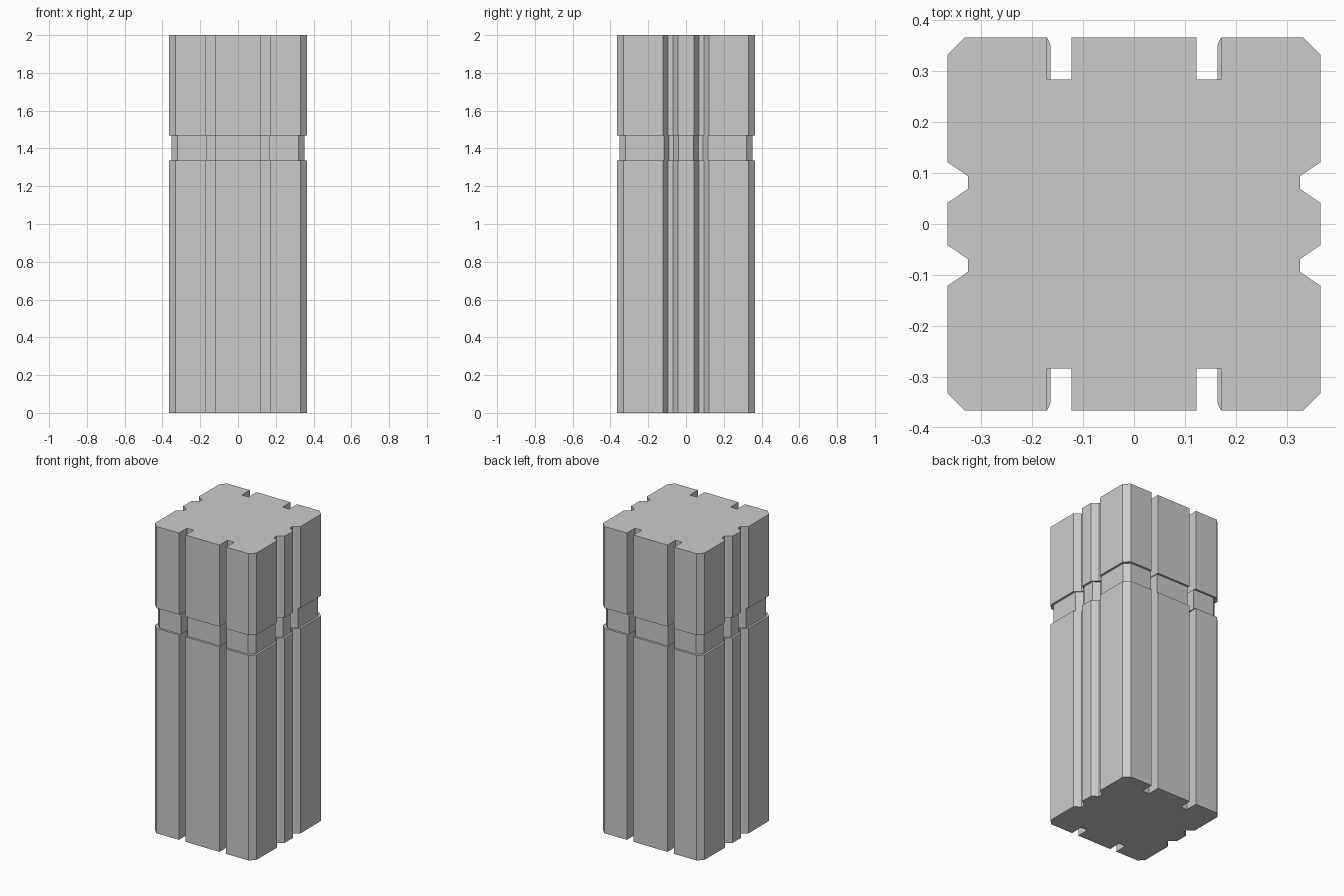
import bpy, bmesh

if "Cube" in bpy.data.objects:
    bpy.data.objects.remove(bpy.data.objects["Cube"])

# Quarter outline of the pillar, from the right side round to the back
quarter = [(0.366, 0.0415), (0.326, 0.0685), (0.326, 0.094), (0.366, 0.1215),
           (0.366, 0.332), (0.332, 0.366), (0.1706, 0.366), (0.1706, 0.2835),
           (0.1225, 0.2835), (0.1225, 0.366)]

# Mirror the quarter into the full closed outline
half = quarter + [(-x, y) for x, y in reversed(quarter)]
outline = half + [(x, -y) for x, y in reversed(half)]

# Heights and outline scales: lower shaft, recessed neck, upper block
NECK = 0.962
levels = [(0, 1), (1.336, 1), (1.336, NECK), (1.468, NECK), (1.468, 1), (2, 1)]

bm = bmesh.new()
rings = [[bm.verts.new((x * s, y * s, z)) for x, y in outline] for z, s in levels]
n = len(outline)
for low, high in zip(rings, rings[1:]):
    for i in range(n):
        j = (i + 1) % n
        bm.faces.new((low[i], low[j], high[j], high[i]))

# Flat end caps
bm.faces.new(rings[0][::-1])
bm.faces.new(rings[-1])
bmesh.ops.recalc_face_normals(bm, faces=bm.faces)

mesh = bpy.data.meshes.new("grooved_pillar")
bm.to_mesh(mesh)
bm.free()
bpy.context.collection.objects.link(bpy.data.objects.new("grooved_pillar", mesh))
